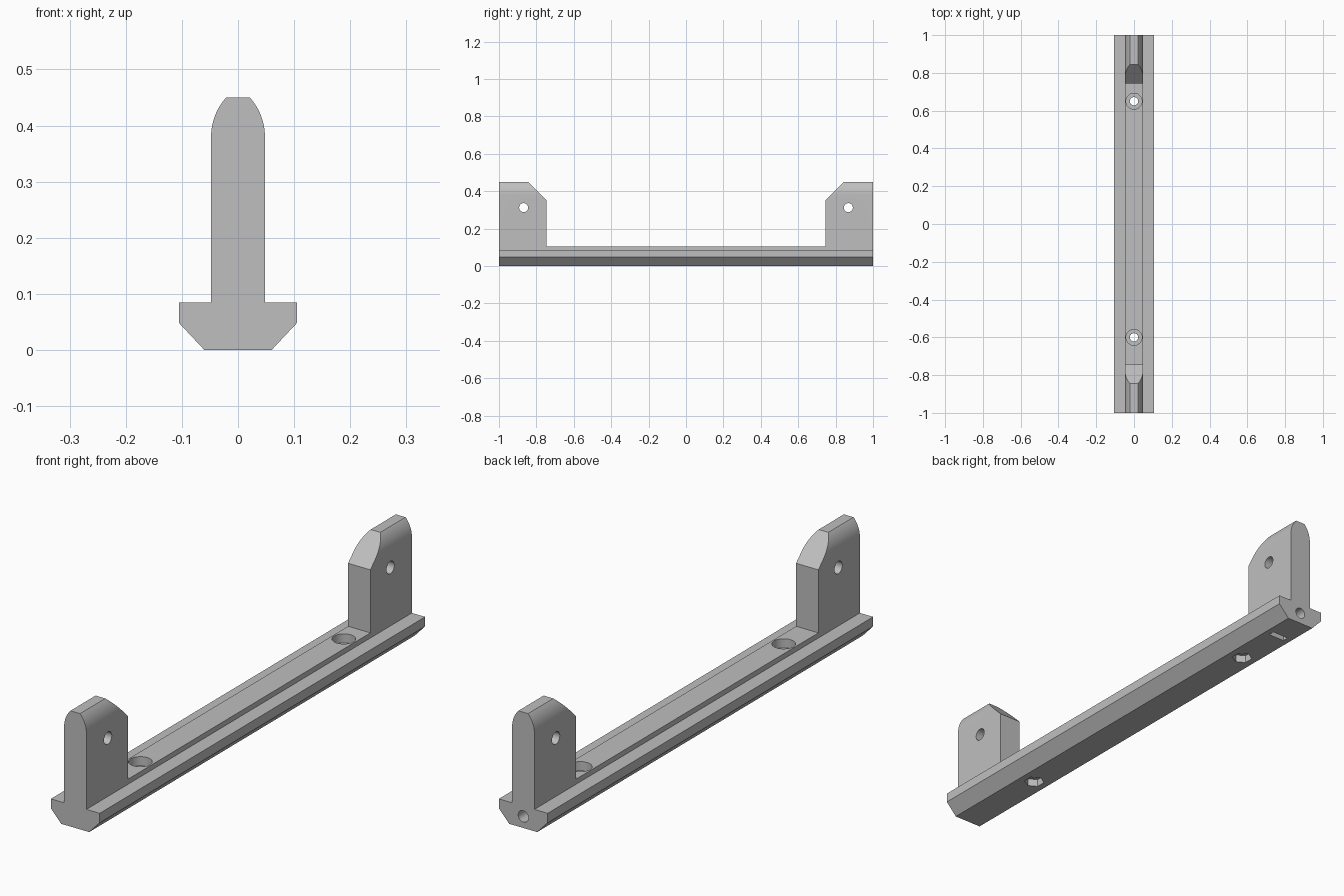
import bpy
import bmesh
import math
from mathutils import Matrix, Vector

if "Cube" in bpy.data.objects:
    bpy.data.objects.remove(bpy.data.objects["Cube"], do_unlink=True)

grey = bpy.data.materials.new("plain grey")
grey.use_nodes = True
COLOUR = (0.52, 0.52, 0.52, 1)
grey.diffuse_color = COLOUR
grey.node_tree.nodes["Principled BSDF"].inputs["Base Color"].default_value = COLOUR


def finish(name, bm):
    bmesh.ops.recalc_face_normals(bm, faces=bm.faces)
    mesh = bpy.data.meshes.new(name)
    bm.to_mesh(mesh)
    bm.free()
    mesh.materials.append(grey)
    obj = bpy.data.objects.new(name, mesh)
    bpy.context.collection.objects.link(obj)
    return obj


def prism(name, points, along):
    """Extrude a closed loop of 3D points along a vector."""
    bm = bmesh.new()
    face = bm.faces.new([bm.verts.new(p) for p in points])
    grown = bmesh.ops.extrude_face_region(bm, geom=[face])["geom"]
    verts = [g for g in grown if isinstance(g, bmesh.types.BMVert)]
    bmesh.ops.translate(bm, verts=verts, vec=along)
    return finish(name, bm)


def rod(name, start, end, radius, sides=40):
    """Cylinder running between two points."""
    start, end = Vector(start), Vector(end)
    axis = end - start
    turn = axis.to_track_quat("Z", "Y").to_matrix().to_4x4()
    bm = bmesh.new()
    bmesh.ops.create_cone(bm, cap_ends=True, segments=sides, radius1=radius,
                          radius2=radius, depth=axis.length,
                          matrix=Matrix.Translation((start + end) / 2) @ turn)
    return finish(name, bm)


# Full-length section: chamfered foot, shoulders and domed upright
half = [(0.06, 0), (0.105, 0.048), (0.105, 0.085), (0.048, 0.085)]
ARC, STEPS = 0.104, 14
for i in range(STEPS + 1):
    a = 0.74 * i / STEPS
    half.append((0.048 - ARC + ARC * math.cos(a), 0.38 + ARC * math.sin(a)))
section = half + [(-x, z) for x, z in reversed(half)]
bracket = prism("rail_with_end_posts", [(x, -1, z) for x, z in section], (0, 2, 0))

# Gap between the posts, with bevelled inner corners
gap = [(0.745, 0.105), (0.745, 0.35), (0.845, 0.45), (0.945, 0.55)]
gap += [(-y, z) for y, z in reversed(gap)]
cutters = [prism("post_gap", [(-0.2, y, z) for y, z in gap], (0.4, 0, 0))]

# Cross holes through the posts
for y in (-0.868, 0.868):
    cutters.append(rod("cross_hole", (-0.2, y, 0.312), (0.2, y, 0.312), 0.024))

# Mounting holes: bore, round head recess, hexagonal nut recess
for y in (-0.6, 0.65):
    cutters.append(rod("bore", (0, y, -0.1), (0, y, 0.2), 0.022))
    cutters.append(rod("head_recess", (0, y, 0.07), (0, y, 0.2), 0.042))
    cutters.append(rod("nut_recess", (0, y, -0.1), (0, y, 0.03), 0.038, 6))

# Back end hole and its nut slot in the underside
cutters.append(rod("end_hole", (0, 1.1, 0.045), (0, 0.75, 0.045), 0.022))
slot = [(-0.036, 0.855), (0.036, 0.855), (0.036, 0.88), (-0.036, 0.88)]
cutters.append(prism("nut_slot", [(x, y, -0.1) for x, y in slot], (0, 0, 0.175)))

# Carve every cutter out, then discard it
bpy.ops.object.select_all(action="DESELECT")
bpy.context.view_layer.objects.active = bracket
bracket.select_set(True)
for cutter in cutters:
    cut = bracket.modifiers.new(cutter.name, "BOOLEAN")
    cut.operation = "DIFFERENCE"
    cut.solver = "EXACT"
    cut.object = cutter
    bpy.ops.object.modifier_apply(modifier=cut.name)
    bpy.data.objects.remove(cutter, do_unlink=True)

bpy.ops.object.shade_smooth_by_angle(angle=math.radians(25))
